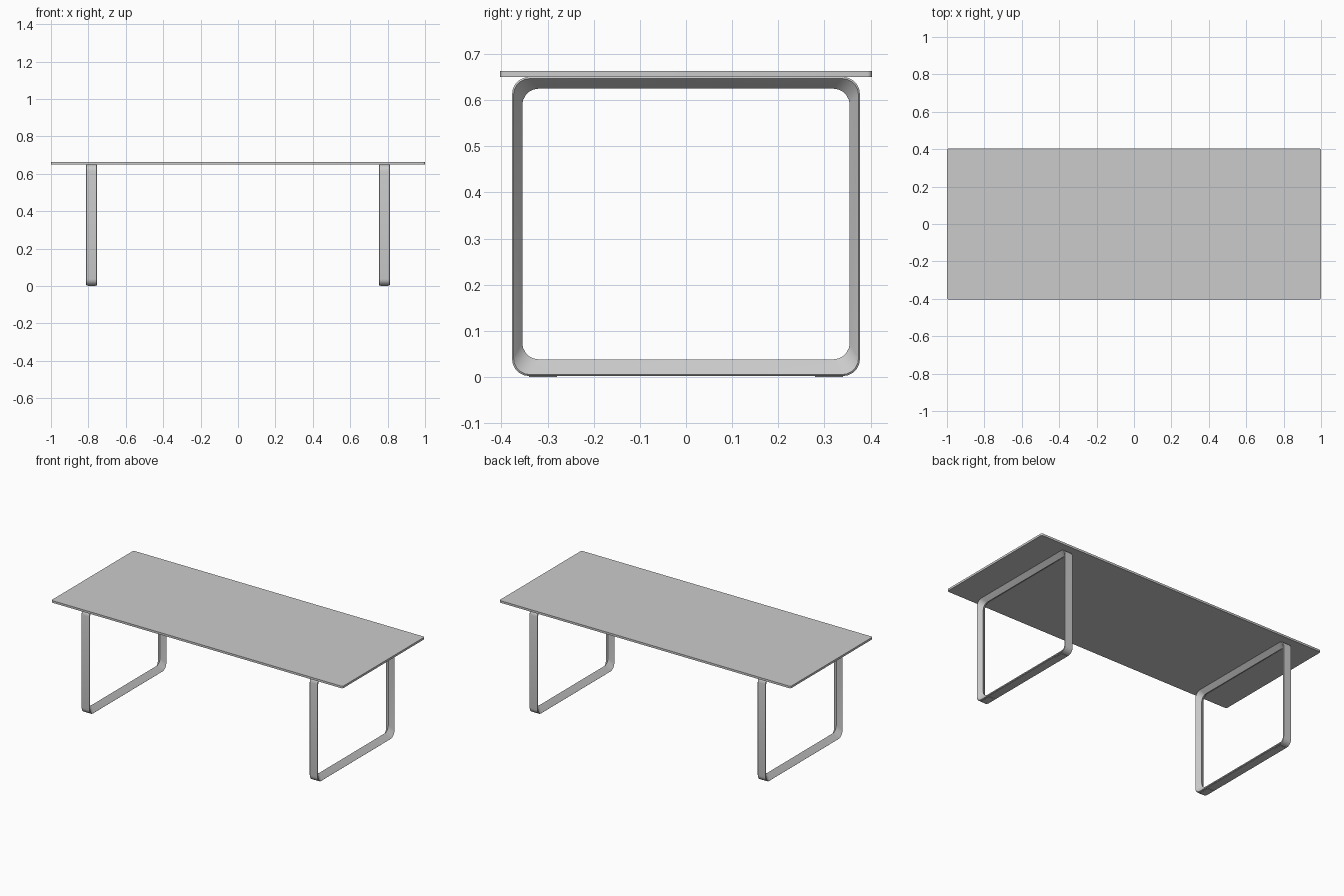
import bpy
import bmesh
import math

cube = bpy.data.objects.get("Cube")
if cube:
    bpy.data.objects.remove(cube, do_unlink=True)

grey = bpy.data.materials.new("light grey")
grey.use_nodes = True
colour = (0.6, 0.6, 0.6, 1)
grey.diffuse_color = colour
grey.node_tree.nodes["Principled BSDF"].inputs["Base Color"].default_value = colour


def rounded_rect(a0, a1, b0, b1, r, steps):
    """Points of a rounded rectangle, counter-clockwise."""
    corners = [(a1 - r, b1 - r), (a0 + r, b1 - r), (a0 + r, b0 + r), (a1 - r, b0 + r)]
    points = []
    for i, (a, b) in enumerate(corners):
        for s in range(steps + 1):
            t = math.pi / 2 * (i + s / steps)
            points.append((a + r * math.cos(t), b + r * math.sin(t)))
    return points


def finish(bm, name, angle=30):
    bmesh.ops.recalc_face_normals(bm, faces=bm.faces)
    mesh = bpy.data.meshes.new(name)
    bm.to_mesh(mesh)
    bm.free()
    mesh.materials.append(grey)
    obj = bpy.data.objects.new(name, mesh)
    bpy.context.collection.objects.link(obj)
    bpy.ops.object.select_all(action="DESELECT")
    obj.select_set(True)
    bpy.context.view_layer.objects.active = obj
    bpy.ops.object.shade_smooth_by_angle(angle=math.radians(angle))
    return obj


def bridge(bm, low, high):
    for i in range(len(low)):
        j = (i + 1) % len(low)
        bm.faces.new((low[i], low[j], high[j], high[i]))


# Table top: thin slab with slightly rounded corners
bm = bmesh.new()
outline = rounded_rect(-1, 1, -0.403, 0.403, 0.01, 4)
rings = [[bm.verts.new((x, y, z)) for x, y in outline] for z in (0.65, 0.663)]
bridge(bm, *rings)
for ring in rings:
    bm.faces.new(ring)
finish(bm, "table_top")


# Leg frame: closed loop, flat outside, ridged along the middle of the inside
def leg_frame(name, cx):
    bm = bmesh.new()
    # offset across the width, inset of sides, top and bottom
    section = [(-0.026, 0, 0, 0), (-0.029, 0.003, 0.003, 0.003),
               (0, 0.022, 0.025, 0.036),
               (0.029, 0.003, 0.003, 0.003), (0.026, 0, 0, 0)]
    rings = []
    for dx, side, top, bottom in section:
        loop = rounded_rect(-0.377 + side, 0.377 - side,
                            0.002 + bottom, 0.65 - top, 0.036, 5)
        rings.append([bm.verts.new((cx + dx, y, z)) for y, z in loop])
    for i in range(len(rings)):
        bridge(bm, rings[i], rings[(i + 1) % len(rings)])
    finish(bm, name)


# Foot pad: thin glide under the frame
def foot_pad(name, cx, cy):
    bm = bmesh.new()
    bmesh.ops.create_cube(bm, size=1)
    for v in bm.verts:
        v.co = (cx + v.co.x * 0.04, cy + v.co.y * 0.06, 0.0015 + v.co.z * 0.003)
    finish(bm, name)


for side, sx in (("left", 1), ("right", -1)):
    leg_frame(side + "_leg_frame", sx * 0.783)
    for end, sy in (("front", -1), ("back", 1)):
        foot_pad(f"{side}_{end}_foot_pad", sx * 0.783, sy * 0.31)
